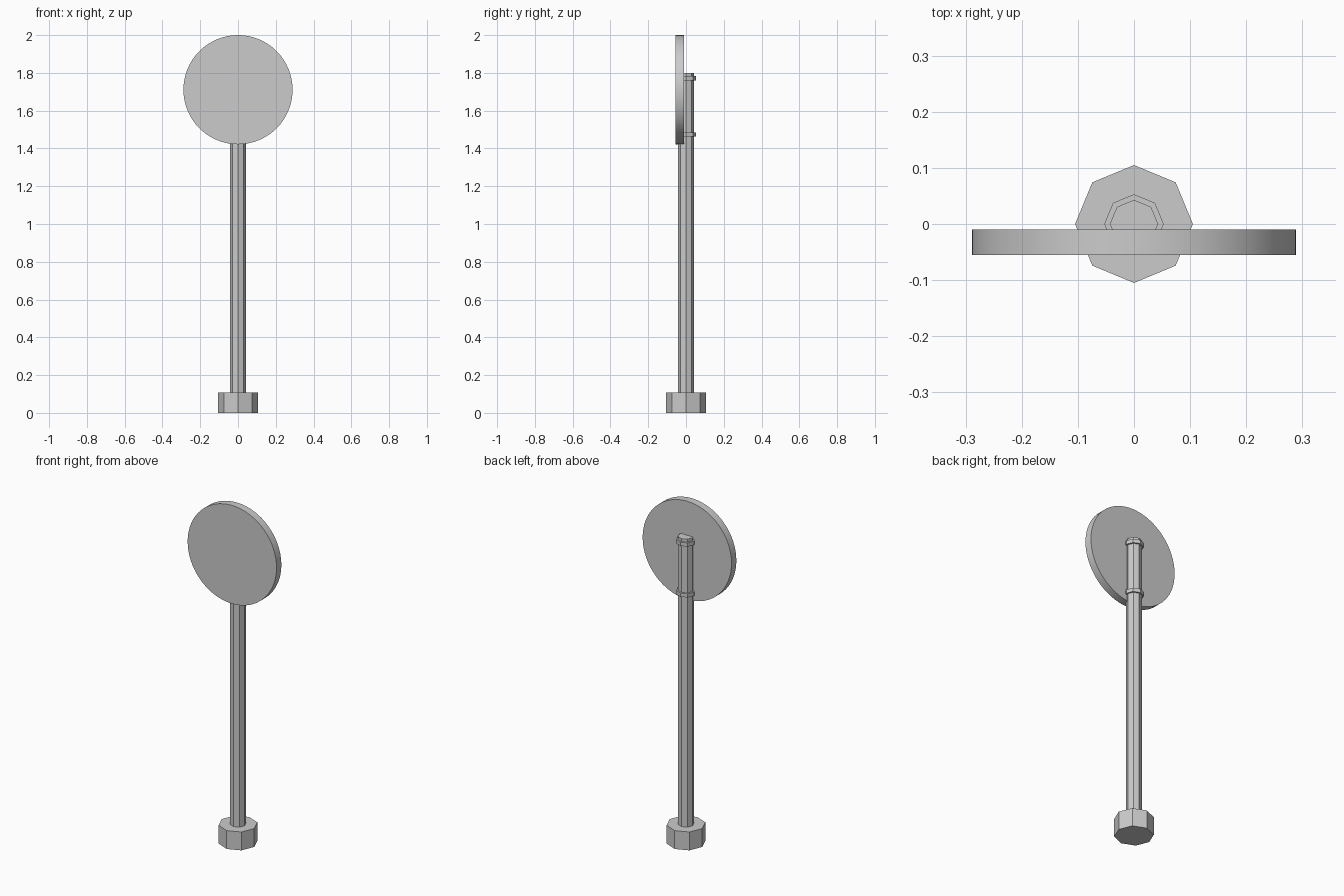
import bpy, math

if "Cube" in bpy.data.objects:
    bpy.data.objects.remove(bpy.data.objects["Cube"])


def cylinder(name, radius, z0, z1, sides=8):
    """Upright prism with corners on the x and y axes."""
    bpy.ops.mesh.primitive_cylinder_add(vertices=sides, radius=radius, depth=z1 - z0,
                                        location=(0, 0, (z0 + z1) / 2))
    obj = bpy.context.object
    obj.name = name
    return obj


# Octagonal foot and post
cylinder("base", 0.105, 0.0, 0.108)
cylinder("post", 0.043, 0.108, 1.80)

# Clamps holding the plate to the post
for name, z in (("lower_clamp", 1.473), ("upper_clamp", 1.772)):
    cylinder(name, 0.053, z - 0.011, z + 0.011)

# Round sign plate facing the front
R = 0.289
bpy.ops.mesh.primitive_cylinder_add(vertices=64, radius=R, depth=0.045,
                                    location=(0, -0.0325, 2 - R),
                                    rotation=(math.pi / 2, 0, 0))
plate = bpy.context.object
plate.name = "sign_plate"
bpy.ops.object.shade_smooth_by_angle(angle=math.radians(30))
